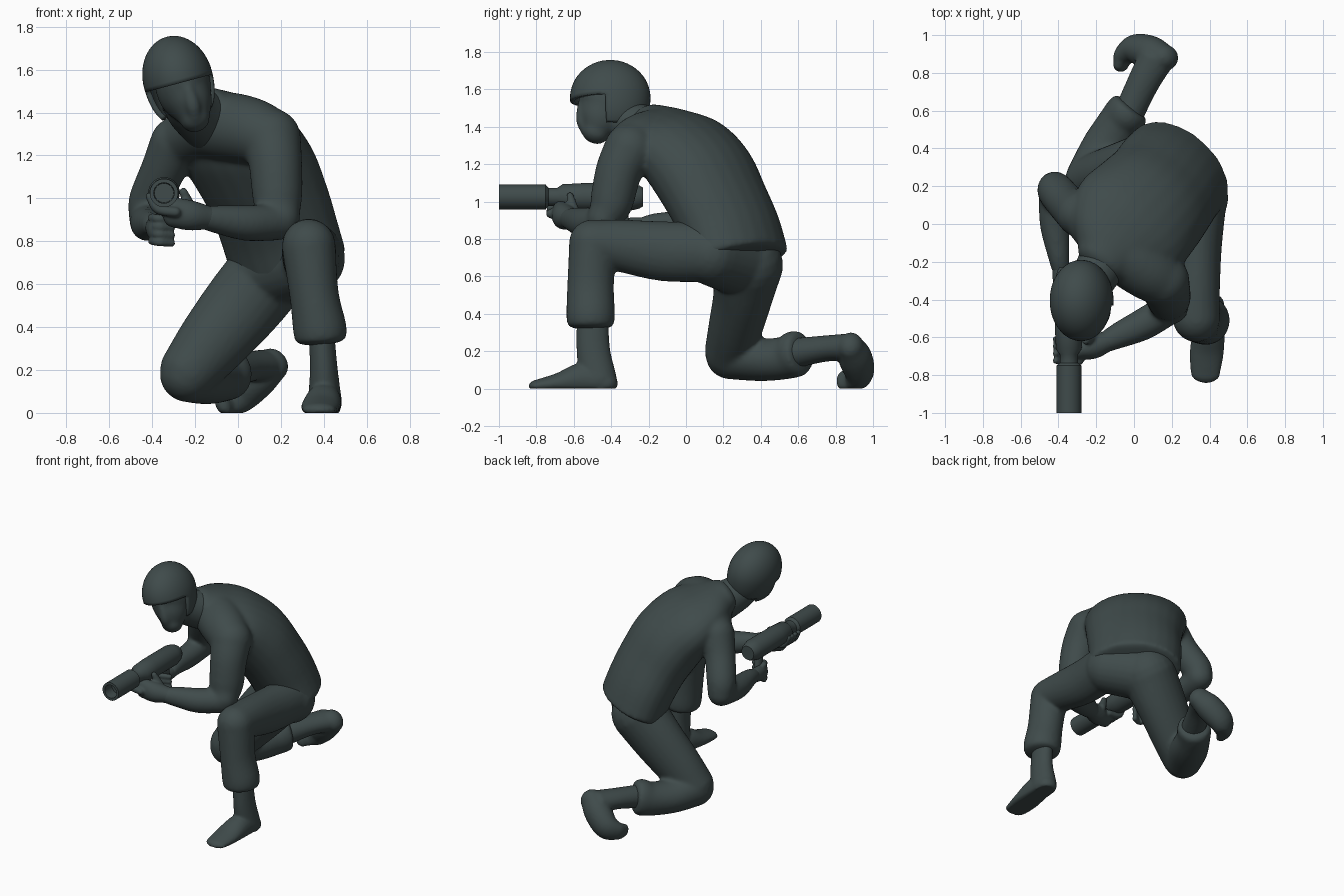
import bpy, bmesh, math
from mathutils import Vector, Matrix

if "Cube" in bpy.data.objects:
    bpy.data.objects.remove(bpy.data.objects["Cube"])

X = (1, 0, 0)
Y = (0, 1, 0)
Z = (0, 0, 1)

mat = bpy.data.materials.new("dark_slate")
mat.diffuse_color = (0.05, 0.07, 0.07, 1)
mat.use_nodes = True
mat.node_tree.nodes["Principled BSDF"].inputs["Base Color"].default_value = mat.diffuse_color


def loft(bm, pts, ref=X, seg=24, sub=5, cap=(1, 1)):
    """Smooth closed tube through (x, y, z, half width, half depth) with domed ends."""
    P = [Vector(p if len(p) == 5 else (*p, p[3])) for p in pts]
    P = [P[0] * 2 - P[1]] + P + [P[-1] * 2 - P[-2]]
    rings = []
    for i in range(1, len(P) - 2):
        for k in range(sub):
            t = k / sub
            a, b, c, d = P[i - 1:i + 3]
            rings.append(0.5 * (2 * b + (c - a) * t + (2 * a - 5 * b + 4 * c - d) * t * t
                                + (3 * b - a - 3 * c + d) * t ** 3))
    rings.append(P[-2].copy())
    C = [Vector(r[:3]) for r in rings]
    n = len(C)
    T = [(C[min(i + 1, n - 1)] - C[max(i - 1, 0)]).normalized() for i in range(n)]
    full = [(C[i], T[i], rings[i][3], rings[i][4]) for i in range(n)]

    def dome(i, sign, amount):
        out, r = [], min(rings[i][3], rings[i][4])
        for k in range(1, 6):
            th = k / 5 * math.radians(84)
            s = math.cos(th)
            out.append((C[i] + T[i] * sign * r * amount * math.sin(th), T[i],
                        rings[i][3] * s, rings[i][4] * s))
        return out
    full = dome(0, -1, cap[0])[::-1] + full + dome(n - 1, 1, cap[1])
    loops = []
    for c, t, a, b in full:
        u = Vector(ref) - t * t.dot(Vector(ref))
        u.normalize()
        v = t.cross(u)
        loop = []
        for k in range(seg):
            w = 2 * math.pi * k / seg
            q = c + u * a * math.cos(w) + v * b * math.sin(w)
            q.z = max(q.z, 0)
            loop.append(bm.verts.new(q))
        loops.append(loop)
    skin(bm, loops)


def skin(bm, loops):
    seg = len(loops[0])
    for A, B in zip(loops, loops[1:]):
        for k in range(seg):
            bm.faces.new((A[k], A[(k + 1) % seg], B[(k + 1) % seg], B[k]))
    bm.faces.new(loops[0][::-1])
    bm.faces.new(loops[-1])


def finish(name, bm, angle=180):
    bmesh.ops.recalc_face_normals(bm, faces=bm.faces)
    me = bpy.data.meshes.new(name)
    bm.to_mesh(me)
    bm.free()
    me.shade_smooth()
    if angle < 180:
        me.set_sharp_from_angle(angle=math.radians(angle))
    me.materials.append(mat)
    ob = bpy.data.objects.new(name, me)
    bpy.context.collection.objects.link(ob)
    return ob


def body(name, lofts, voxel=0.012, smooth=6):
    """Fuse several lofts into one soft skin."""
    bm = bmesh.new()
    for args in lofts:
        loft(bm, args[0], *args[1:2], **(args[2] if len(args) > 2 else {}))
    ob = finish(name, bm)
    m = ob.modifiers.new("fuse", 'REMESH')
    m.mode = 'VOXEL'
    m.voxel_size = voxel
    m.use_smooth_shade = True
    s = ob.modifiers.new("soften", 'SMOOTH')
    s.iterations = smooth
    return ob


# Jacket: twisted, forward-leaning torso, shoulder yoke and both arms
body("jacket", [
    ([(.235, .285, .70, .315, .22), (.19, .24, .85, .315, .225), (.14, .17, 1.0, .32, .23),
      (.07, .09, 1.15, .335, .235), (-.025, -.01, 1.28, .345, .205), (-.10, -.10, 1.36, .28, .15),
      (-.17, -.20, 1.42, .15, .11)], (.75, -.66, 0), {"cap": (.1, .6)}),
    ([(-.27, .05, 1.27, .12), (-.17, -.05, 1.32, .14), (-.06, -.15, 1.335, .16),
      (.06, -.24, 1.315, .155), (.15, -.30, 1.28, .14)], Z),
    ([(.155, -.30, 1.28, .14), (.175, -.36, 1.16, .125), (.185, -.40, .99, .115), (.20, -.44, .91, .09)], X),
    ([(.20, -.44, .89, .085), (.05, -.53, .885, .085), (-.08, -.59, .9, .07), (-.16, -.63, .91, .055)], Z),
    ([(-.29, .05, 1.26, .12), (-.35, .10, 1.13, .105), (-.41, .17, .99, .10), (-.42, .19, .91, .09)], X),
    ([(-.42, .17, .90, .085), (-.42, 0, .88, .08), (-.40, -.16, .88, .06), (-.39, -.23, .87, .05)], Z),
], smooth=18)

# Trousers: pelvis, raised front leg, kneeling rear leg, gathered cuffs
body("trousers", [
    ([(.14, .32, .67, .19), (.33, .14, .72, .17)], Z),
    ([(.35, .12, .73, .14, .16), (.335, -.12, .735, .13, .16), (.33, -.35, .765, .125, .14),
      (.33, -.50, .78, .125, .125)], X),
    ([(.33, -.50, .77, .125), (.355, -.51, .55, .115, .125), (.38, -.51, .40, .125, .13),
      (.385, -.51, .345, .12, .125)], X, {"cap": (1, .25)}),
    ([(.15, .33, .66, .19), (.02, .305, .50, .16, .185), (-.12, .265, .33, .145, .165),
      (-.225, .235, .20, .135, .14)], Y),
    ([(-.235, .235, .18, .13), (-.15, .40, .155, .13, .115), (-.08, .53, .165, .115),
      (-.04, .585, .185, .115, .125), (-.02, .61, .19, .11, .115)], X, {"cap": (1, .2)}),
], smooth=8)

# Boots
body("front_boot", [
    ([(.39, -.50, .36, .06, .085), (.40, -.495, .2, .065, .09), (.405, -.47, .05, .08, .10)], X),
    ([(.41, -.435, .03, .07), (.40, -.55, .05, .082, .09), (.385, -.68, .03, .09, .055),
      (.378, -.79, .015, .078, .035)], X, {"cap": (1, 1.5)}),
], 0.01, 3)
body("rear_boot", [
    ([(-.03, .58, .19, .08), (.05, .75, .215, .085, .07), (.115, .87, .22, .095, .075)], X, {"cap": (1, .5)}),
    ([(.16, .88, .225, .07, .08), (.09, .905, .165, .09, .095), (.01, .925, .09, .08, .09),
      (-.05, .89, .05, .055, .075), (-.07, .84, .04, .035, .06)], Y),
], 0.01, 4)

# Head, jaw, nose and neck
body("head", [
    ([(-.20, -.485, 1.37, .07, .075), (-.22, -.46, 1.43, .105, .12), (-.25, -.43, 1.5, .128, .15),
      (-.27, -.41, 1.6, .13, .165)], X, {"cap": (.85, 1)}),
    ([(-.235, -.555, 1.52, .025), (-.212, -.555, 1.44, .035), (-.20, -.535, 1.38, .03)], X),
    ([(-.14, -.16, 1.36, .14), (-.22, -.30, 1.42, .12), (-.25, -.38, 1.48, .11)], X),
], 0.01, 12)

# Helmet: open-faced shell with ear flaps
bm = bmesh.new()
bmesh.ops.create_uvsphere(bm, u_segments=48, v_segments=32, radius=1)
drop = []
for f in bm.faces:
    c = f.calc_center_median()
    facing = abs(math.atan2(c.x, -c.y))
    low = -.85 if facing < math.radians(120) else -.6
    if c.z < low or (c.z < -.1 and facing < math.radians(84)):
        drop.append(f)
bmesh.ops.delete(bm, geom=drop, context='FACES')
for v in bm.verts:
    r = math.hypot(v.co.x, v.co.y)
    if v.co.z < 0 and r > .01:
        v.co.x /= r ** .45
        v.co.y /= r ** .45
bm.transform(Matrix.Translation((-.28, -.405, 1.555)) @ Matrix.Rotation(math.radians(-15), 4, 'Y')
             @ Matrix.Diagonal((.148, .2, .19, 1)))
helmet = finish("helmet", bm)
m = helmet.modifiers.new("thickness", 'SOLIDIFY')
m.thickness = .025
m.offset = 0.2

# Launcher: turned barrel and receiver with a hollow muzzle
bm = bmesh.new()
profile = [(-.92, .002), (-.92, .045), (-1, .048), (-1, .066), (-.75, .066), (-.735, .048), (-.69, .048),
           (-.66, .068), (-.55, .074), (-.3, .074), (-.25, .062), (-.23, .05), (-.23, .002)]
skin(bm, [[bm.verts.new((-.345 + r * math.cos(k * math.pi / 16), y, 1.025 + r * math.sin(k * math.pi / 16)))
           for k in range(32)] for y, r in profile])
finish("launcher", bm, 35)
bm = bmesh.new()
loft(bm, [(-.35, -.36, .99, .025, .035), (-.365, -.32, .82, .025, .035)], X)
finish("pistol_grip", bm)

# Hands: palms plus curled fingers
support = [([(-.14, -.62, .91, .055), (-.22, -.65, .92, .065, .07), (-.30, -.67, .935, .05, .07)], Y),
           ([(-.22, -.60, .95, .03), (-.255, -.62, 1.03, .02)], Y)]
trigger = [([(-.39, -.21, .87, .045), (-.39, -.30, .86, .055, .04), (-.385, -.35, .85, .05, .035)], Z)]
for i in range(4):
    y = -.61 - .038 * i
    support.append(([(-.29, y, .935, .024), (-.375, y, .95, .022), (-.415, y, 1.01, .017)], Y))
    z = .91 - .036 * i
    trigger.append(([(-.40, -.34, z, .02), (-.37, -.385, z - .005, .02), (-.31, -.36, z - .01, .018)], Z))
body("support_hand", support, 0.008, 4)
body("trigger_hand", trigger, 0.008, 3)
